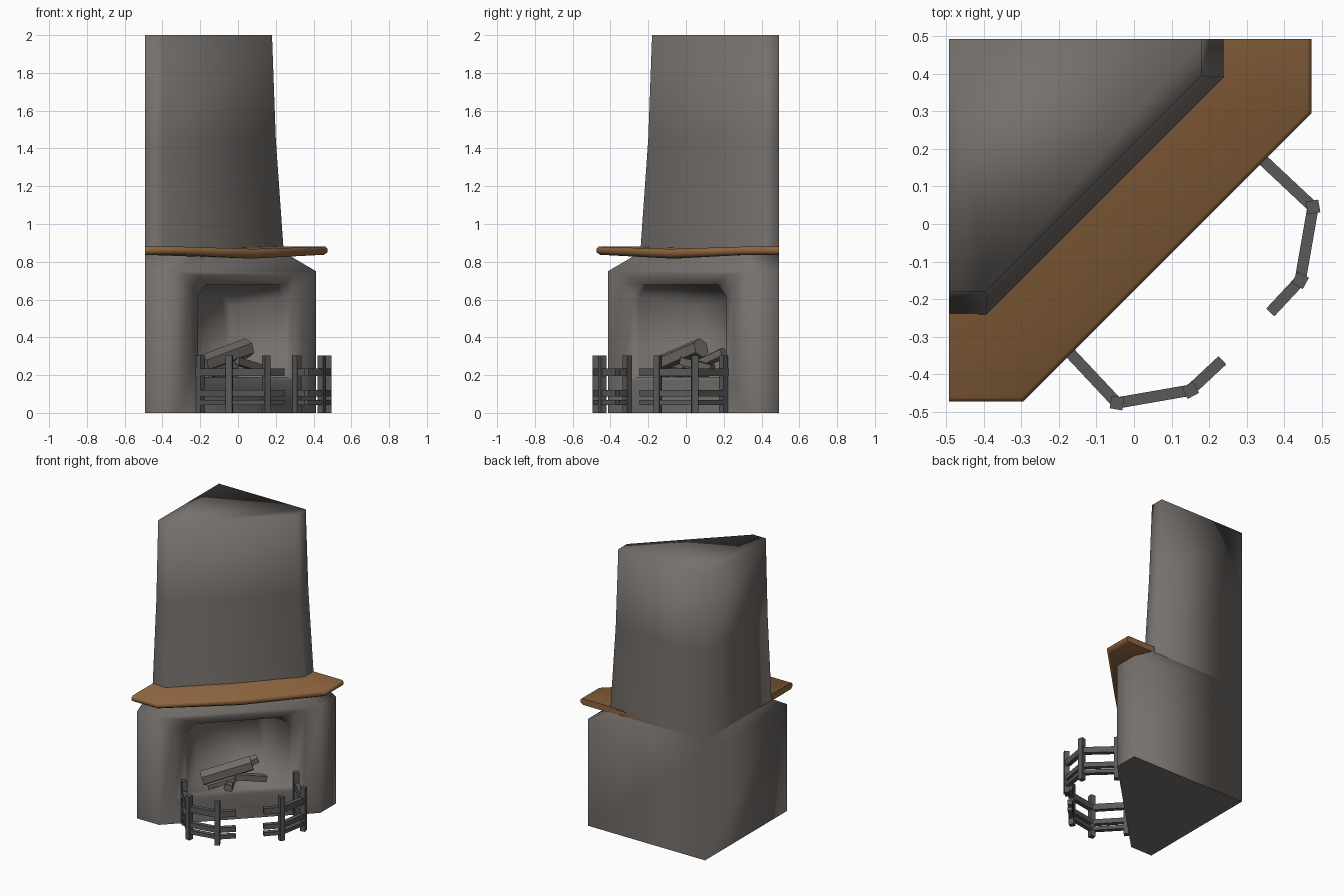
import bpy, bmesh, math
from mathutils import Vector

if "Cube" in bpy.data.objects:
    bpy.data.objects.remove(bpy.data.objects["Cube"])

R = math.sqrt(0.5)
B = 0.493  # distance of the two back walls from the centre


def P(u, v, z):
    """u runs along the diagonal front, v points out of the corner."""
    return Vector(((u + v) * R, (u - v) * R, z))


def foot(e, d, z, sag=None):
    """Corner footprint: wings reach e, front lies on x - y = d."""
    pts = [(-B, -e, z), (d - e, -e, z), (e, e - d, z), (e, B, z), (-B, B, z)]
    if sag is not None:
        pts.insert(2, (d / 2, -d / 2, z - sag))
    return [Vector(p) for p in pts]


def material(name, col):
    m = bpy.data.materials.new(name)
    m.diffuse_color = (*col, 1)
    m.use_nodes = True
    m.node_tree.nodes["Principled BSDF"].inputs["Base Color"].default_value = m.diffuse_color
    return m


def finish(name, bm, mat, angle=None):
    bmesh.ops.recalc_face_normals(bm, faces=bm.faces[:])
    me = bpy.data.meshes.new(name)
    bm.to_mesh(me)
    bm.free()
    ob = bpy.data.objects.new(name, me)
    bpy.context.collection.objects.link(ob)
    me.materials.append(mat)
    if angle is not None:
        bpy.ops.object.select_all(action='DESELECT')
        ob.select_set(True)
        bpy.context.view_layer.objects.active = ob
        if angle >= 180:
            bpy.ops.object.shade_smooth()
        else:
            bpy.ops.object.shade_smooth_by_angle(angle=math.radians(angle))
    return ob


def loft(bm, rings, skip=()):
    """Join rings of points with quads; skip holds (ring, side) gaps."""
    vs = [[bm.verts.new(p) for p in r] for r in rings]
    n = len(vs[0])
    for k in range(len(vs) - 1):
        for i in range(n):
            if (k, i) not in skip:
                j = (i + 1) % n
                bm.faces.new((vs[k][i], vs[k][j], vs[k + 1][j], vs[k + 1][i]))
    return vs


def bar(bm, a, b, w, h, up=Vector((0, 0, 1)), sides=4):
    """Box (or prism) running from a to b."""
    t = (b - a).normalized()
    s = t.cross(up).normalized()
    n = s.cross(t)
    ring = []
    for i in range(sides):
        g = 2 * math.pi * (i + 0.5) / sides
        k = 1 / math.cos(math.pi / sides)
        ring.append(s * math.cos(g) * k * w / 2 + n * math.sin(g) * k * h / 2)
    vs = loft(bm, [[a + o for o in ring], [b + o for o in ring]])
    bm.faces.new(vs[0])
    bm.faces.new(vs[1])


stone = material("stone", (0.18, 0.163, 0.15))
wood = material("wood", (0.265, 0.128, 0.049))
iron = material("iron", (0.1, 0.1, 0.1))
bark = material("bark", (0.16, 0.147, 0.135))

# Firebox body, front side left open for the recess
bm = bmesh.new()
vs = loft(bm, [foot(0.413, 0.09, 0), foot(0.413, 0.09, 0.75),
               foot(0.26, 0.04, 0.84)], skip={(0, 1)})


def arch(w, v, z0, z1, c):
    return [P(-w, v, z0), P(-w, v, z1 - c), P(-w + c, v, z1),
            P(w - c, v, z1), P(w, v, z1 - c), P(w, v, z0)]


# Recess: splayed rim, then tapering to the back
rec = loft(bm, [arch(0.42, 0.09 * R, 0.17, 0.73, 0.05),
                arch(0.344, 0.045, 0.19, 0.68, 0.06),
                arch(0.33, 0.02, 0.19, 0.675, 0.06),
                arch(0.22, -0.28, 0.19, 0.62, 0.06)])
bm.faces.new(rec[-1])
bl, br, tl, tr = vs[0][1], vs[0][2], vs[1][1], vs[1][2]
a, b, c, d, e, f = rec[0]
for face in ((bl, tl, b, a), (tl, c, b), (tl, tr, d, c),
             (tr, e, d), (tr, br, f, e), (br, bl, a, f)):
    bm.faces.new(face)
finish("firebox_body", bm, stone, 180)

# Underside of the body, separate so the wall shading stays clean
bm = bmesh.new()
bm.faces.new([bm.verts.new(p) for p in foot(0.413, 0.09, 0.0)])
bmesh.ops.reverse_faces(bm, faces=bm.faces[:])
me = bpy.data.meshes.new("firebox_underside")
bm.to_mesh(me)
bm.free()
me.materials.append(stone)
bpy.context.collection.objects.link(bpy.data.objects.new("firebox_underside", me))

# Chimney breast
bm = bmesh.new()
vs = loft(bm, [foot(0.243, -0.15, 0.84), foot(0.2, -0.19, 1.45),
               foot(0.18, -0.215, 2.0)])
bm.faces.new(vs[-1])
finish("chimney_breast", bm, stone, 180)

# Mantel shelf, sagging at the middle of its front
bm = bmesh.new()
vs = loft(bm, [foot(0.455, 0.15, 0.837, 0.02), foot(0.473, 0.178, 0.85, 0.018),
               foot(0.473, 0.178, 0.87, 0.015), foot(0.462, 0.162, 0.88, 0.012)])
for r in (vs[0], vs[-1]):
    bm.faces.new((r[0], r[1], r[2], r[5]))
    bm.faces.new((r[5], r[2], r[3], r[4]))
finish("mantel_shelf", bm, wood, 70)

# Fire fender: two mirrored halves of three rails and three posts
path = [(-0.361, 0.06), (-0.369, 0.305), (-0.207, 0.419), (-0.09, 0.423)]
for side, name in ((1, "fender_left"), (-1, "fender_right")):
    bm = bmesh.new()
    for z, h in ((0.215, 0.042), (0.105, 0.034), (0.055, 0.026)):
        for p, q in zip(path, path[1:]):
            bar(bm, P(side * p[0], p[1], z), P(side * q[0], q[1], z), 0.03, h)
    posts = [(-0.361, 0.08)] + path[1:3]
    # posts turn with the curve of the fender
    for (u, v), (tu, tv) in zip(posts, ((0, 1), (0.7, 1), (1, 0.3))):
        bar(bm, P(side * u, v, 0), P(side * u, v, 0.305), 0.034, 0.034,
            up=P(side * tu, tv, 0))
    finish(name, bm, iron)

# Logs resting on the hearth
logs = [((-0.19, -0.13, 0.255), (0.05, 0.08, 0.345), 0.09, 6),
        ((-0.15, -0.12, 0.205), (-0.01, 0.0, 0.255), 0.04, 5),
        ((-0.01, -0.02, 0.275), (0.12, 0.14, 0.235), 0.04, 4),
        ((-0.13, 0.02, 0.235), (0.01, 0.20, 0.32), 0.05, 5),
        ((-0.02, -0.08, 0.21), (-0.12, 0.12, 0.22), 0.05, 5)]
for i, (p, q, w, n) in enumerate(logs):
    bm = bmesh.new()
    bar(bm, Vector(p), Vector(q), w, w, sides=n)
    finish(f"log_{i + 1}", bm, bark)
